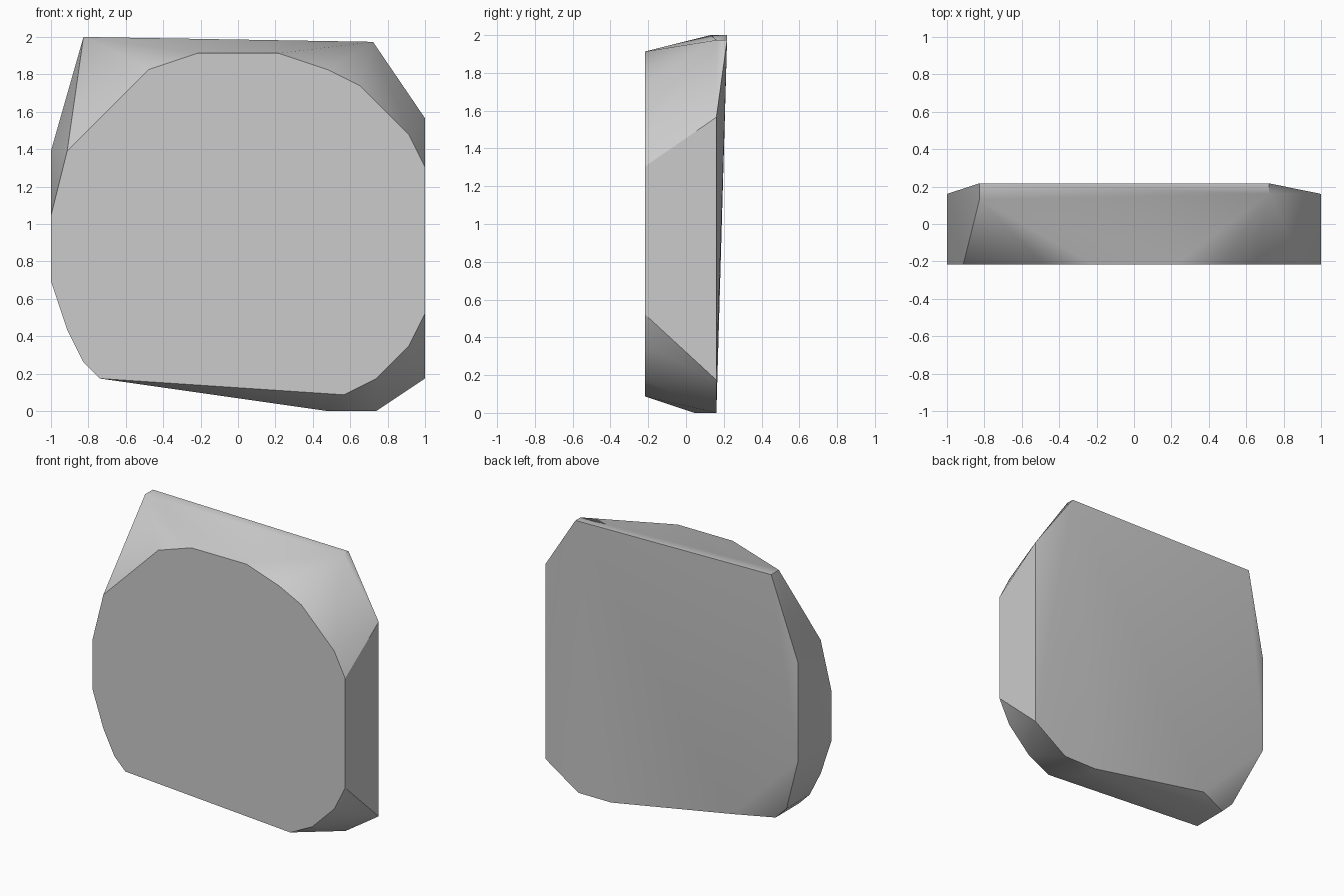
import bpy
import bmesh
import math

# Remove the default cube if present
default_cube = bpy.data.objects.get("Cube")
if default_cube:
    bpy.data.objects.remove(default_cube, do_unlink=True)

# Every corner sits on a coarse grid, this many cells across
CELLS = 23
DEPTH = 5
SHOULDER = 4.35

# Flat front face outline, as (across, up) grid steps
front_outline = [
    (9, 22), (14, 22), (17, 21), (19, 20), (22, 17), (23, 15),
    (23, 6), (22, 4), (20, 2), (18, 1), (3, 2), (2, 3),
    (1, 5), (0, 8), (0, 12), (1, 16), (6, 21),
]

# Outline of the back shoulder, slightly in front of the rear ridge
shoulder_outline = [
    (19.8, 22.7), (23, 18), (23, 2), (20, 0), (17, 0),
    (6, 2), (0, 8), (0, 16),
]

# Chipped corners along the bottom, and the peak at the top
lower_chips = [(17, 0), (3, 2), (2, 3)]
peak = (2, 23)
rear_ridge = [peak, (19.8, 22.7)]


def grid_point(across, up, depth):
    """Turn grid steps into a position centred on the floor."""
    step = 2 / CELLS
    return (across * step - 1, (depth - DEPTH / 2) * step, up * step)


def add_layer(mesh, outline, depth):
    """Add one layer of corners at a given depth."""
    for across, up in outline:
        mesh.verts.new(grid_point(across, up, depth))


def make_material(name, colour):
    material = bpy.data.materials.new(name)
    material.use_nodes = True
    material.diffuse_color = colour
    shader = next(node for node in material.node_tree.nodes
                  if node.type == "BSDF_PRINCIPLED")
    shader.inputs["Base Color"].default_value = colour
    return material


# Wrap the layers in one tight convex skin
stone = bmesh.new()
add_layer(stone, front_outline, 0)
add_layer(stone, lower_chips, 3)
add_layer(stone, [peak], 4)
add_layer(stone, shoulder_outline, SHOULDER)
add_layer(stone, rear_ridge, DEPTH)
hull = bmesh.ops.convex_hull(stone, input=stone.verts[:])
loose = {item for item in hull["geom_interior"] + hull["geom_unused"]
         if isinstance(item, bmesh.types.BMVert)}
bmesh.ops.delete(stone, geom=list(loose), context="VERTS")

# Merge the flat front into a single clean face
bmesh.ops.dissolve_limit(stone, angle_limit=math.radians(0.5),
                         verts=stone.verts[:], edges=stone.edges[:])
bmesh.ops.recalc_face_normals(stone, faces=stone.faces[:])

mesh = bpy.data.meshes.new("stone_slab")
stone.to_mesh(mesh)
stone.free()
slab = bpy.data.objects.new("stone_slab", mesh)
bpy.context.collection.objects.link(slab)
mesh.materials.append(make_material("stone_grey", (0.6, 0.6, 0.6, 1)))

# Soften shallow edges only
bpy.ops.object.select_all(action="DESELECT")
slab.select_set(True)
bpy.context.view_layer.objects.active = slab
bpy.ops.object.shade_smooth_by_angle(angle=math.radians(30))
